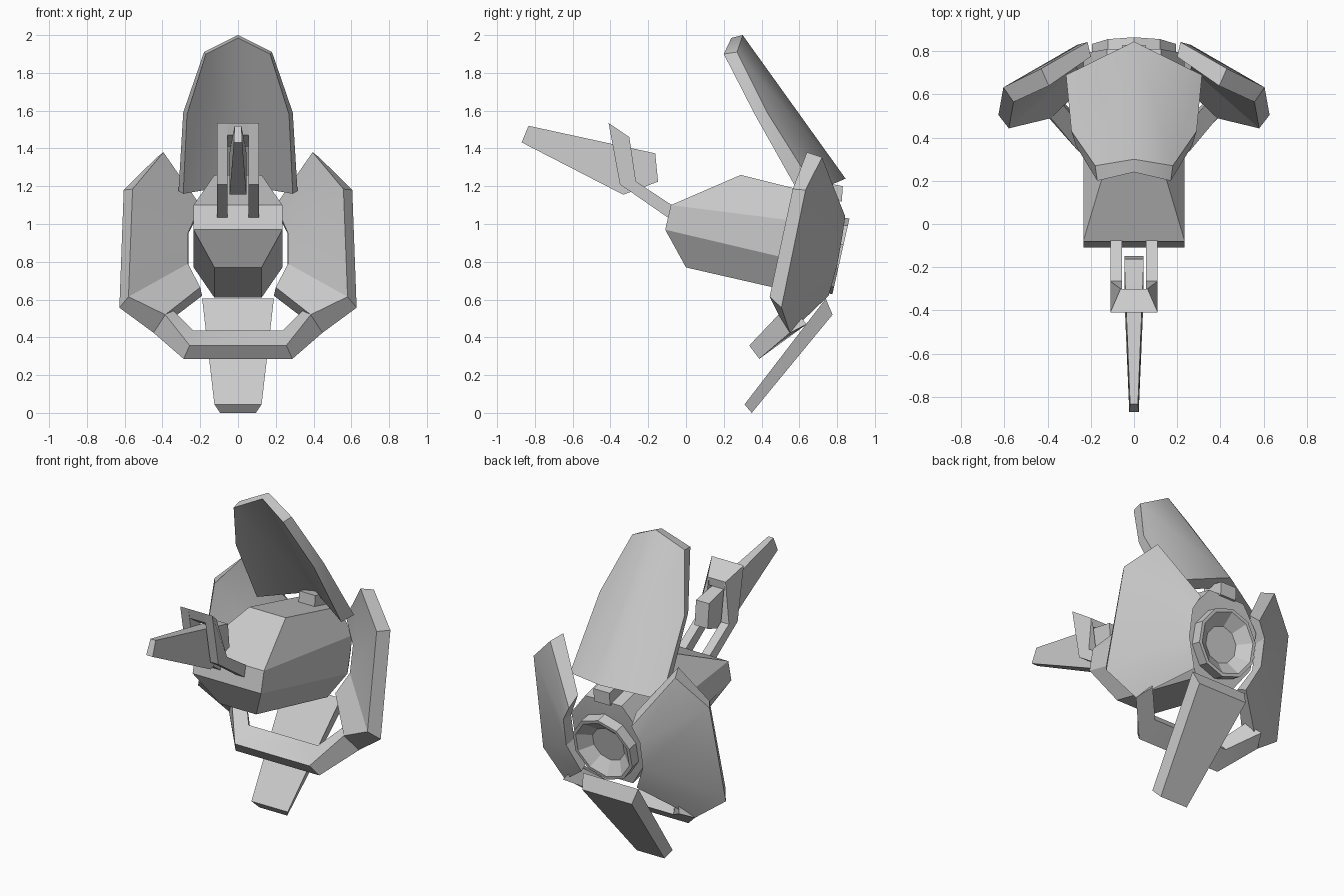
import bpy, bmesh, math
from mathutils import Vector

cube = bpy.data.objects.get("Cube")
if cube:
    bpy.data.objects.remove(cube, do_unlink=True)

grey = bpy.data.materials.new("hull_grey")
grey.use_nodes = True
COLOUR = (0.6, 0.6, 0.6, 1)
grey.diffuse_color = COLOUR
grey.node_tree.nodes["Principled BSDF"].inputs["Base Color"].default_value = COLOUR


def loft(name, rings, mirror=False, seam=False, strip=False, cap_ends=True):
    """Bridge closed rings; seam leaves the centre side open for mirroring."""
    bm = bmesh.new()
    loops = [[bm.verts.new(p) for p in ring] for ring in rings]
    n = len(loops[0])
    for a, b in zip(loops, loops[1:]):
        for i in range(n - 1 if seam else n):
            j = (i + 1) % n
            bm.faces.new((a[i], a[j], b[j], b[i]))
    for loop in (loops[0], loops[-1]) if cap_ends else ():
        if strip:
            for i in range(n // 2 - 1):
                bm.faces.new((loop[i], loop[i + 1], loop[n - 2 - i], loop[n - 1 - i]))
        else:
            bm.faces.new(loop)
    bmesh.ops.recalc_face_normals(bm, faces=bm.faces)
    mesh = bpy.data.meshes.new(name)
    bm.to_mesh(mesh)
    bm.free()
    mesh.materials.append(grey)
    obj = bpy.data.objects.new(name, mesh)
    bpy.context.collection.objects.link(obj)
    if mirror:
        mod = obj.modifiers.new("mirror", 'MIRROR')
        mod.use_clip = True
    bpy.ops.object.select_all(action='DESELECT')
    obj.select_set(True)
    bpy.context.view_layer.objects.active = obj
    bpy.ops.object.shade_smooth_by_angle(angle=math.radians(20))
    return obj


def slab(name, profile):
    """Side profile of (y, z, half width) spanned across the centre."""
    return loft(name, [[(s * w, y, z) for y, z, w in profile] for s in (1, -1)])


# Faceted main body: side outline spanned between chamfered flanks
def section(rows):
    right = [(w, y, z) for y, z, w in rows]
    return right + [(-x, y, z) for x, y, z in reversed(right)]


front = section([(0.29, 1.26, .125), (-.08, 1.10, .235), (-.11, .97, .235), (0, .77, .125)])
back = section([(.81, 1.13, .125), (.79, .99, .235), (.74, .77, .235), (.70, .61, .125)])
loft("main_body", [front, back], strip=True)

# Thruster ring with a recessed dish, tilted along the body axis
axis, up = Vector((0, .975, -.22)), Vector((0, .22, .975))
centre = Vector((0, .82, .828))
rings = []
for depth, radius in ((-.10, .205), (0, .205), (0, .185), (-.06, .11)):
    ring = []
    for k in range(10):
        a = math.tau * k / 10
        ring.append(centre + axis * depth + Vector((math.sin(a), 0, 0)) * radius
                    + up * math.cos(a) * radius)
    rings.append(ring)
loft("thruster_ring", rings)

# Small block above the thruster
slab("rear_block", [(.68, 1.23, .055), (.83, 1.20, .055), (.825, 1.12, .055), (.67, 1.13, .055)])

# Side wings, notched around the thruster
outer = [(.43, .72, 1.353), (.605, .633, 1.18), (.628, .505, .557), (.447, .55, .424),
         (.19, .755, .62), (.263, .80, .78), (.263, .83, .95), (.215, .843, 1.04)]
inner = [(.395, .64, 1.38), (.558, .565, 1.185), (.58, .443, .615), (.385, .49, .52),
         (.20, .67, .665), (.265, .72, .79), (.265, .75, .95), (.20, .775, 1.10)]
loft("side_wing", [outer, inner], mirror=True, strip=True)

# Ridged top shield
shield_out = [(0, .30, 2.0), (.18, .27, 1.91), (.29, .43, 1.59), (.315, .69, 1.175), (0, .845, 1.24)]
shield_in = [(0, .24, 1.985), (.17, .20, 1.90), (.27, .364, 1.58), (.29, .60, 1.16), (0, .76, 1.21)]
loft("top_shield", [shield_out, shield_in], mirror=True, seam=True)

# Lower fin
slab("lower_fin", [(.74, .605, .19), (.776, .52, .17), (.348, 0, .095), (.31, .045, .125)])

# U-shaped bracket joining the wings below the body
tip = [(.385, .49, .52), (.447, .55, .424), (.40, .64, .47), (.345, .57, .545)]
bend = [(.256, .335, .357), (.288, .388, .286), (.26, .495, .373), (.238, .445, .437)]
flip = lambda ring: [(-x, y, z) for x, y, z in ring]
loft("lower_bracket", [tip, bend, flip(bend), flip(tip)])

# Gun cradle: two bent arms and a crossbar
arm = [(-.075, 1.10), (-.265, 1.225), (-.30, 1.46), (-.41, 1.535), (-.35, 1.21), (-.09, 1.03)]
arm_out = [(.062 if z == 1.46 else .11, y, z) for y, z in arm]
arm_in = [(.055, y, z) for y, z in arm]
loft("cradle_arm", [arm_out, arm_in], mirror=True)
slab("cradle_crossbar", [(-.41, 1.535, .11), (-.30, 1.46, .058), (-.305, 1.41, .058), (-.395, 1.47, .1)])

# Tapered gun
slab("gun", [(-.834, 1.52, .018), (-.30, 1.404, .04), (-.163, 1.374, .045),
             (-.148, 1.224, .045), (-.332, 1.155, .045), (-.87, 1.432, .022)])
